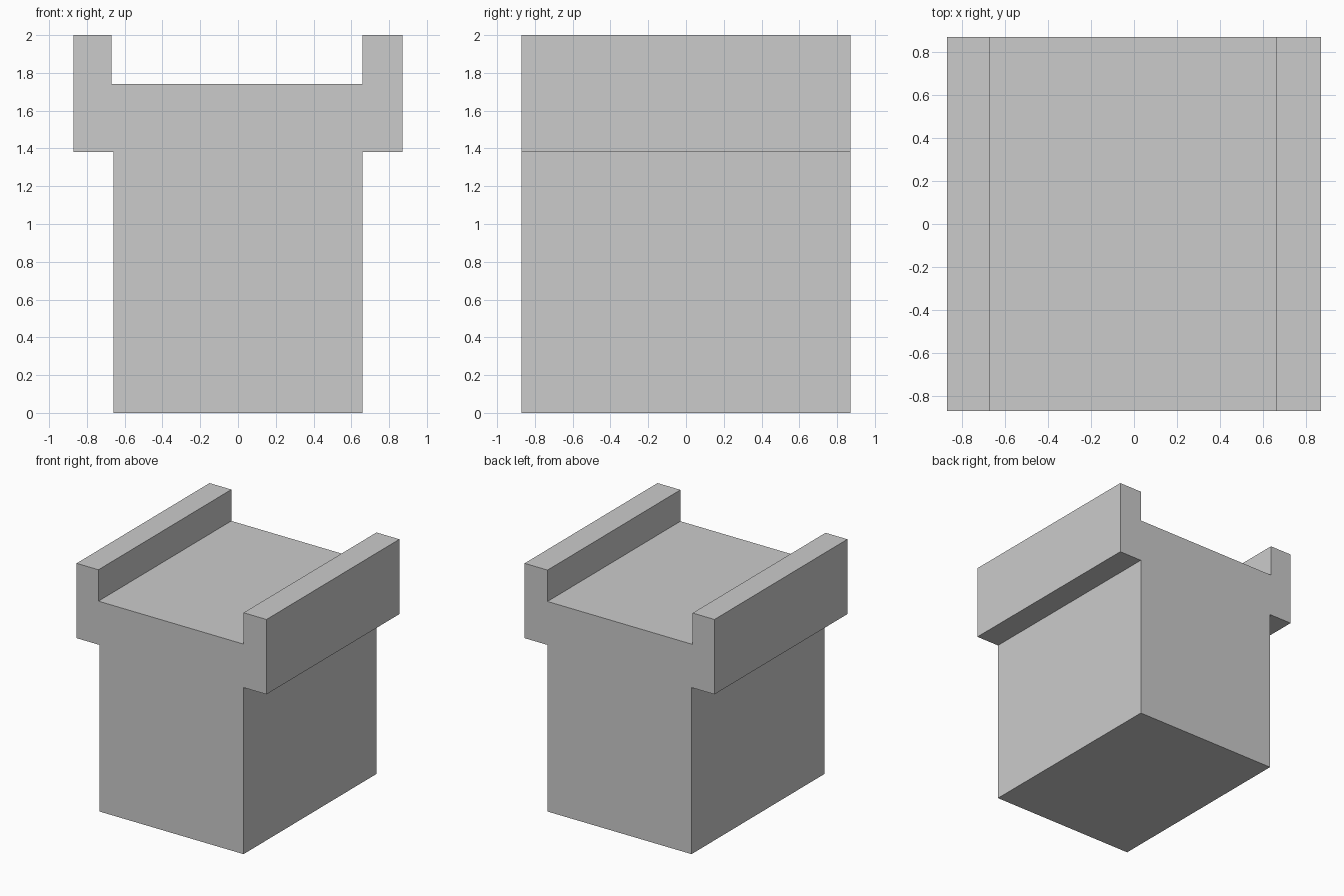
import bpy
import bmesh

if "Cube" in bpy.data.objects:
    bpy.data.objects.remove(bpy.data.objects["Cube"])

HALF_DEPTH = 0.87

# Front outline (x, z), counter-clockwise seen from the front
profile = [
    (-0.66, 0.0), (0.66, 0.0),        # base of the block
    (0.66, 1.38), (0.87, 1.38),       # right overhang
    (0.87, 2.0), (0.66, 2.0),         # right rail
    (0.66, 1.74), (-0.67, 1.74),      # recessed top
    (-0.67, 2.0), (-0.87, 2.0),       # left rail
    (-0.87, 1.38), (-0.66, 1.38),     # left overhang
]


def extrude_profile(name, points, half_depth):
    bm = bmesh.new()
    face = bm.faces.new([bm.verts.new((x, -half_depth, z)) for x, z in points])
    result = bmesh.ops.extrude_face_region(bm, geom=[face], use_keep_orig=True)
    moved = [v for v in result["geom"] if isinstance(v, bmesh.types.BMVert)]
    bmesh.ops.translate(bm, verts=moved, vec=(0, 2 * half_depth, 0))
    bmesh.ops.recalc_face_normals(bm, faces=bm.faces)
    mesh = bpy.data.meshes.new(name)
    bm.to_mesh(mesh)
    bm.free()
    obj = bpy.data.objects.new(name, mesh)
    bpy.context.collection.objects.link(obj)
    return obj


# Solid pillar block with its two overhanging side rails
extrude_profile("railed_block", profile, HALF_DEPTH)
